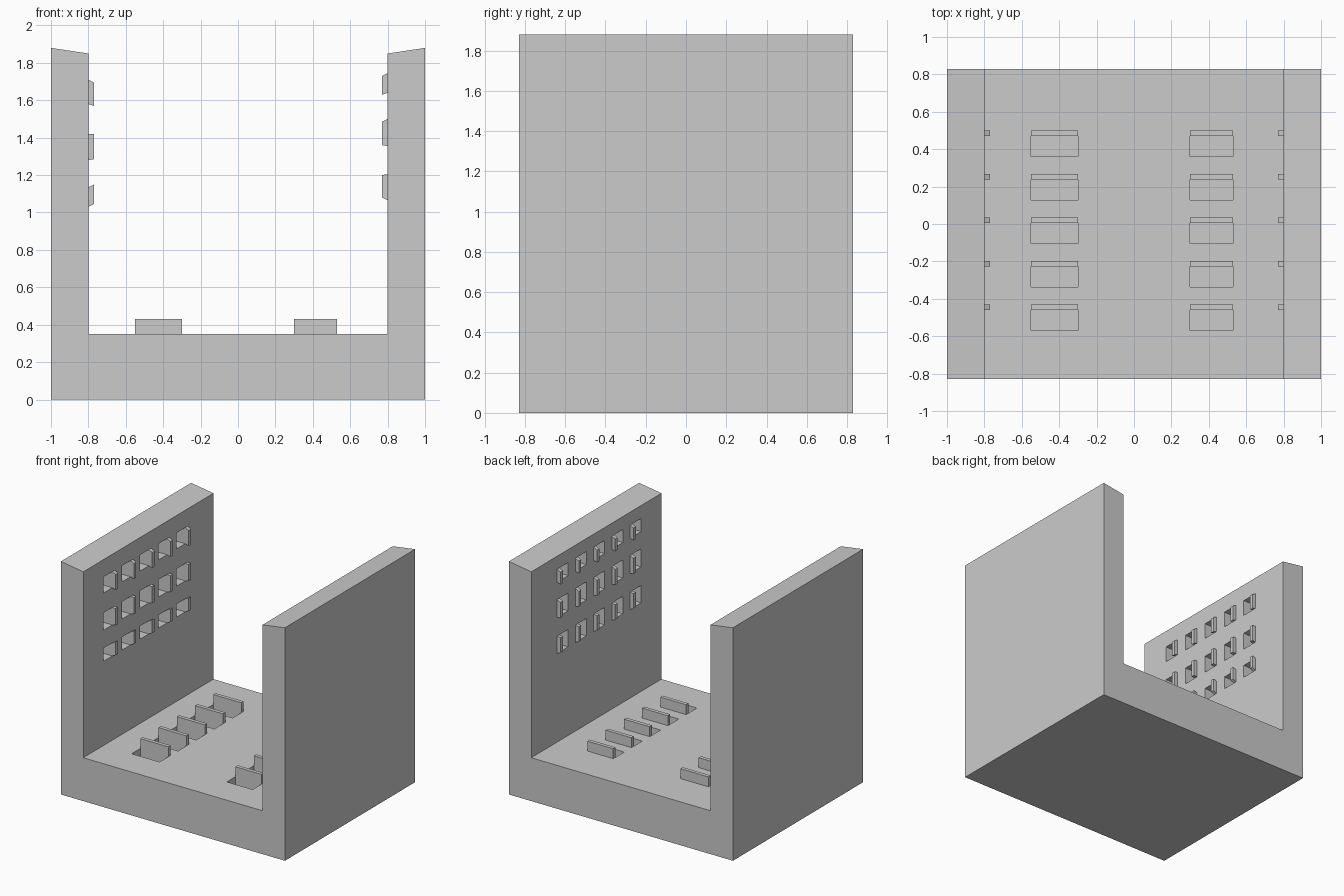
import bpy
import bmesh

cube = bpy.data.objects.get("Cube")
if cube:
    bpy.data.objects.remove(cube, do_unlink=True)

# Single flat colour
grey = bpy.data.materials.new("light_grey")
grey.use_nodes = True
colour = (0.6, 0.6, 0.6, 1)
grey.diffuse_color = colour
grey.node_tree.nodes["Principled BSDF"].inputs["Base Color"].default_value = colour

HALF_Y = 0.83
FLOOR = 0.35
INNER = 0.80
TAB = 0.03        # tab thickness
SLOT = 0.11       # recess length in front of each tab
DEPTH = 0.10      # recess depth
ROWS = [0.47 - 0.2325 * i for i in range(5)]   # front face of each tab


def add_prism(bm, outline, y0, y1):
    """Extrude an x-z outline from y0 to y1."""
    face = bm.faces.new([bm.verts.new((x, y0, z)) for x, z in outline])
    moved = bmesh.ops.extrude_face_region(bm, geom=[face])["geom"]
    verts = [v for v in moved if isinstance(v, bmesh.types.BMVert)]
    bmesh.ops.translate(bm, verts=verts, vec=(0, y1 - y0, 0))


def make_object(name, prisms):
    bm = bmesh.new()
    for outline, y0, y1 in prisms:
        add_prism(bm, outline, y0, y1)
    bmesh.ops.recalc_face_normals(bm, faces=bm.faces)
    mesh = bpy.data.meshes.new(name)
    bm.to_mesh(mesh)
    bm.free()
    mesh.materials.append(grey)
    obj = bpy.data.objects.new(name, mesh)
    bpy.context.collection.objects.link(obj)
    return obj


def box(x0, x1, z0, z1):
    return [(x0, z0), (x1, z0), (x1, z1), (x0, z1)]


# U-shaped body with tops sloping inwards
body = make_object("channel_body", [([
    (-1, 0), (1, 0), (1, 1.88), (INNER, 1.85), (INNER, FLOOR),
    (-INNER, FLOOR), (-INNER, 1.85), (-1, 1.88)], -HALF_Y, HALF_Y)])

# Wall tabs: bottom and top height at the wall, then at the free edge
wall_tabs = {
    -1: [(1.58, 1.71, 1.57, 1.695), (1.28, 1.42, 1.285, 1.42),
         (1.03, 1.135, 1.045, 1.15)],
    1: [(1.64, 1.745, 1.63, 1.73), (1.355, 1.50, 1.36, 1.485),
        (1.065, 1.205, 1.08, 1.20)],
}
floor_tabs = {-1: (-0.55, -0.30), 1: (0.30, 0.53)}

recesses = []
for side, name in ((-1, "right"), (1, "left")):
    wall, floor = [], []
    x0, x1 = floor_tabs[side]
    edge = side * INNER
    for y in ROWS:
        # Upright floor tab and the recess before it
        floor.append((box(x0, x1, FLOOR, FLOOR + 0.08), y, y + TAB))
        recesses.append((box(x0, x1, FLOOR - DEPTH, FLOOR + TAB), y - SLOT, y))
        # Three wall tabs and their recesses
        for low, high, tip_low, tip_high in wall_tabs[side]:
            tip = edge - side * TAB
            wall.append(([(edge, low), (tip, tip_low), (tip, tip_high),
                          (edge, high)], y, y + TAB))
            recesses.append((box(edge + side * DEPTH, tip, low, high),
                             y - SLOT, y))
    make_object(name + "_wall_tabs", wall)
    make_object(name + "_floor_tabs", floor)

# Cut the recesses into the body
cutter = make_object("recess_cutter", recesses)
cutter.hide_render = True
cut = body.modifiers.new("recesses", "BOOLEAN")
cut.operation = "DIFFERENCE"
cut.solver = "EXACT"
cut.object = cutter
bpy.context.view_layer.objects.active = body
bpy.ops.object.modifier_apply(modifier=cut.name)
bpy.data.objects.remove(cutter, do_unlink=True)
